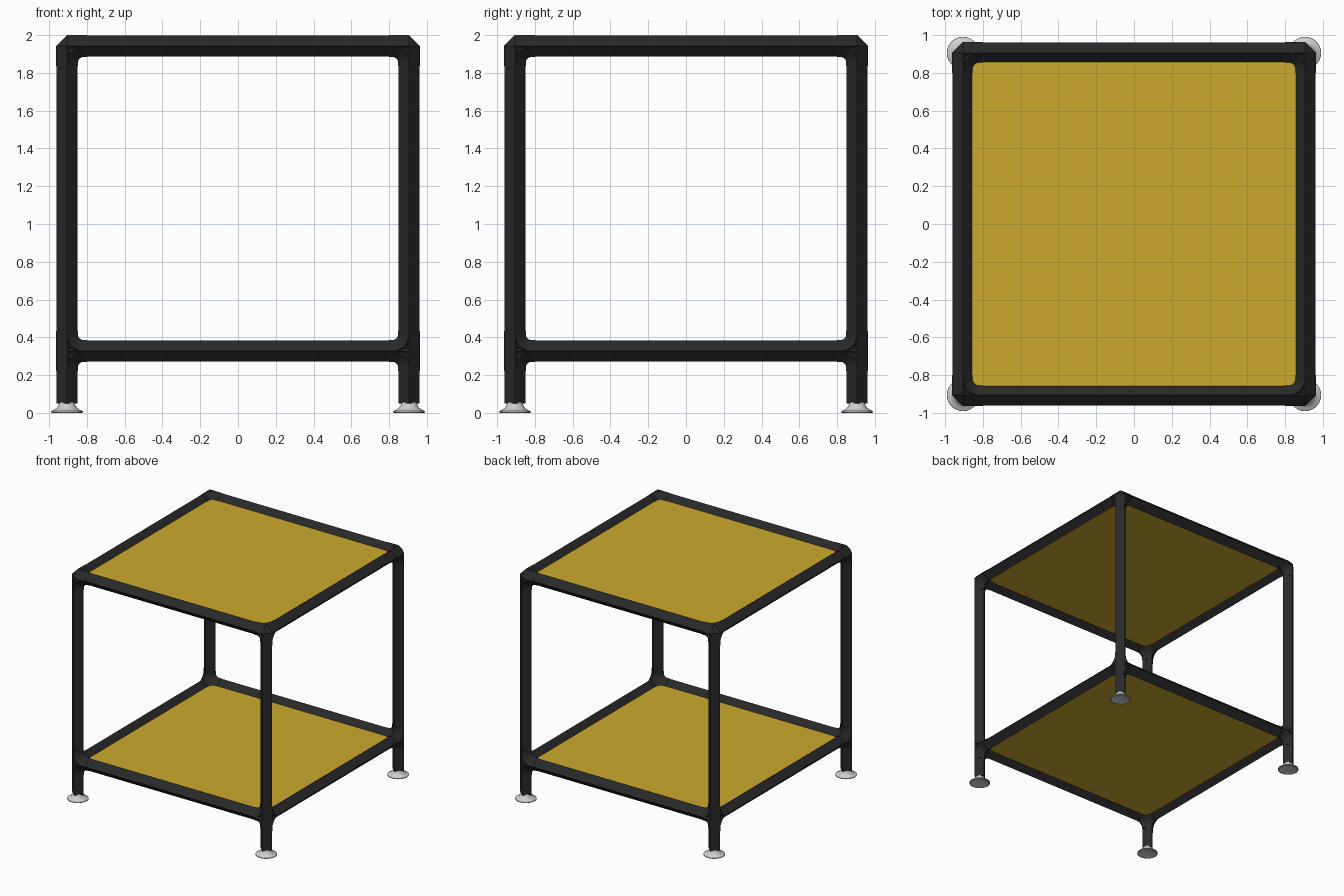
import bpy, bmesh, math
from mathutils import Vector

cube = bpy.data.objects.get("Cube")
if cube:
    bpy.data.objects.remove(cube, do_unlink=True)

C = 0.906            # leg and rail centre line
TOP, LOW = 1.942, 0.328
TUBE, FIT = 0.055, 0.058   # tube and fitting half widths
ARM, BEND = 0.106, 0.088


def material(name, color, rough):
    m = bpy.data.materials.new(name)
    m.use_nodes = True
    m.diffuse_color = (*color, 1)
    bsdf = m.node_tree.nodes["Principled BSDF"]
    bsdf.inputs["Base Color"].default_value = (*color, 1)
    bsdf.inputs["Roughness"].default_value = rough
    return m


BLACK = material("black frame", (0.022, 0.022, 0.022), 0.6)
YELLOW = material("yellow panel", (0.60, 0.40, 0.026), 0.6)
GREY = material("light grey foot", (0.62, 0.62, 0.62), 0.4)


def finish(name, bm, mat):
    bmesh.ops.recalc_face_normals(bm, faces=bm.faces)
    mesh = bpy.data.meshes.new(name)
    bm.to_mesh(mesh)
    bm.free()
    mesh.materials.append(mat)
    ob = bpy.data.objects.new(name, mesh)
    bpy.context.collection.objects.link(ob)
    return ob


def loft(bm, rings):
    """Skin a list of closed rings and cap both ends."""
    rows = [[bm.verts.new(p) for p in ring] for ring in rings]
    n = len(rows[0])
    for a, b in zip(rows, rows[1:]):
        for i in range(n):
            j = (i + 1) % n
            bm.faces.new((a[i], a[j], b[j], b[i]))
    bm.faces.new(rows[0][::-1])
    bm.faces.new(rows[-1])


def diamond(p, u, v, r):
    return [p + u * r, p + v * r, p - u * r, p - v * r]


def tube(bm, a, b, r):
    d = (b - a).normalized()
    u = Vector((d.y, d.z, d.x))
    v = d.cross(u)
    loft(bm, [diamond(a, u, v, r), diamond(b, u, v, r)])


def elbow(bm, p, a, b):
    """Quarter bend that fillets the inside of two arms."""
    pivot = p + (a + b) * BEND
    side = a.cross(b)
    rings = []
    for k in range(7):
        t = math.pi / 2 * k / 6
        out = -(a * math.cos(t) + b * math.sin(t))
        rings.append(diamond(pivot + out * BEND, out, side, FIT))
    loft(bm, rings)


def fitting(name, p, arms):
    bm = bmesh.new()
    # Faceted core closes the outer corner
    core = [bm.verts.new(p + Vector(d) * FIT) for d in
            ((1, 0, 0), (0, 1, 0), (-1, 0, 0), (0, -1, 0), (0, 0, 1), (0, 0, -1))]
    for i in range(4):
        for pole in core[4:]:
            bm.faces.new((core[i], core[(i + 1) % 4], pole))
    for i, a in enumerate(arms):
        tube(bm, p, p + a * ARM, FIT)
        for b in arms[i + 1:]:
            if abs(a.dot(b)) < 0.5:
                elbow(bm, p, a, b)
    return finish(name, bm, BLACK)


def foot(name, x, y):
    profile = [(0.0, 0.008), (0.06, 0.006), (0.078, 0.0), (0.085, 0.003), (0.084, 0.009),
               (0.066, 0.017), (0.052, 0.028), (0.044, 0.042), (0.04, 0.055), (0.0, 0.06)]
    bm = bmesh.new()
    verts = [bm.verts.new((r, 0, z)) for r, z in profile]
    edges = [bm.edges.new(e) for e in zip(verts, verts[1:])]
    bmesh.ops.spin(bm, geom=verts + edges, cent=(0, 0, 0), axis=(0, 0, 1),
                   angle=math.tau, steps=32)
    bmesh.ops.remove_doubles(bm, verts=bm.verts, dist=0.0001)
    ob = finish(name, bm, GREY)
    ob.location = (x, y, 0)
    bpy.ops.object.select_all(action="DESELECT")
    ob.select_set(True)
    bpy.context.view_layer.objects.active = ob
    bpy.ops.object.shade_smooth_by_angle(angle=math.radians(40))


# Legs, corner fittings and feet
UP = Vector((0, 0, 1))
for sy, depth in ((-1, "front"), (1, "back")):
    for sx, side in ((1, "left"), (-1, "right")):
        tag = f"{depth}_{side}"
        x, y = sx * C, sy * C
        bm = bmesh.new()
        tube(bm, Vector((x, y, 0.05)), Vector((x, y, TOP)), TUBE)
        finish(f"{tag}_leg", bm, BLACK)
        inward = [Vector((-sx, 0, 0)), Vector((0, -sy, 0))]
        fitting(f"{tag}_top_fitting", Vector((x, y, TOP)), inward + [-UP])
        fitting(f"{tag}_lower_fitting", Vector((x, y, LOW)), inward + [UP, -UP])
        foot(f"{tag}_foot", x, y)

# Rails and panels of both shelves
for z, level in ((TOP, "top"), (LOW, "lower")):
    for s, depth, side in ((-1, "front", "right"), (1, "back", "left")):
        bm = bmesh.new()
        tube(bm, Vector((-C, s * C, z)), Vector((C, s * C, z)), TUBE)
        finish(f"{level}_{depth}_rail", bm, BLACK)
        bm = bmesh.new()
        tube(bm, Vector((s * C, -C, z)), Vector((s * C, C, z)), TUBE)
        finish(f"{level}_{side}_rail", bm, BLACK)
    bm = bmesh.new()
    bmesh.ops.create_cube(bm, size=1)
    bmesh.ops.scale(bm, vec=(1.73, 1.73, 0.016), verts=bm.verts)
    panel = finish(f"{level}_panel", bm, YELLOW)
    panel.location.z = z
